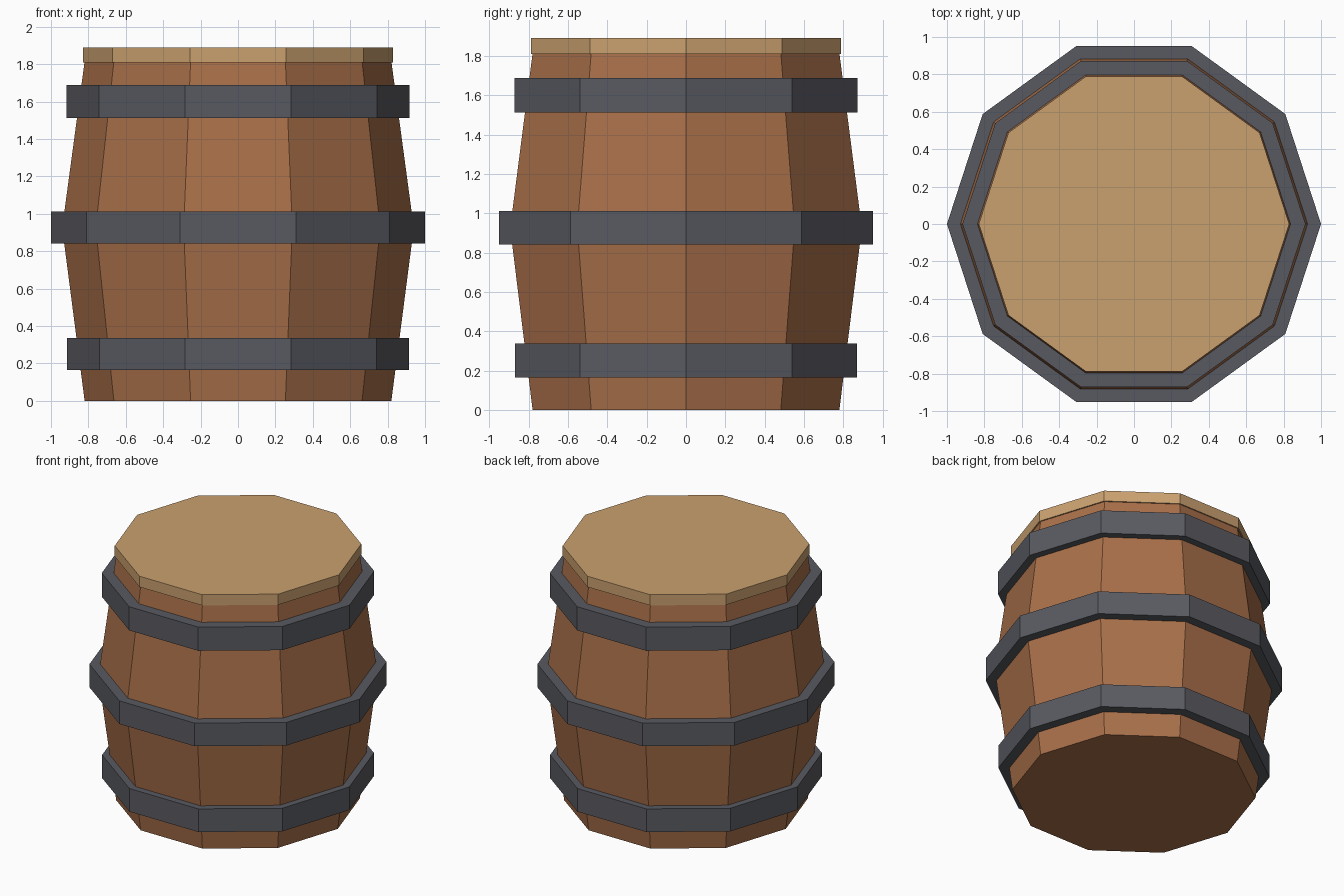
import bpy
from math import cos, sin, tau

SIDES = 10

cube = bpy.data.objects.get("Cube")
if cube:
    bpy.data.objects.remove(cube, do_unlink=True)


def make_material(name, rgb):
    def linear(c):
        c /= 255
        return c / 12.92 if c <= 0.04045 else ((c + 0.055) / 1.055) ** 2.4
    color = tuple(linear(c) for c in rgb) + (1.0,)
    mat = bpy.data.materials.new(name)
    mat.use_nodes = True
    mat.diffuse_color = color
    bsdf = mat.node_tree.nodes["Principled BSDF"]
    bsdf.inputs["Base Color"].default_value = color
    bsdf.inputs["Roughness"].default_value = 0.8
    return mat


def lathe(name, profile, mat, closed=False):
    """Spin (radius, z) points into a ten-sided solid; closed makes a ring, otherwise ends are capped."""
    verts = [(r * cos(tau * i / SIDES), r * sin(tau * i / SIDES), z)
             for r, z in profile for i in range(SIDES)]
    rows = len(profile)
    faces = []
    for j in range(rows if closed else rows - 1):
        a, b = j * SIDES, (j + 1) % rows * SIDES
        for i in range(SIDES):
            k = (i + 1) % SIDES
            faces.append((a + i, a + k, b + k, b + i))
    if not closed:
        faces.append(tuple(reversed(range(SIDES))))
        faces.append(tuple(range((rows - 1) * SIDES, rows * SIDES)))
    mesh = bpy.data.meshes.new(name)
    mesh.from_pydata(verts, [], faces)
    mesh.materials.append(mat)
    obj = bpy.data.objects.new(name, mesh)
    bpy.context.collection.objects.link(obj)
    return obj


wood = make_material("brown wood", (168, 111, 73))
pale_wood = make_material("pale wood", (202, 161, 111))
iron = make_material("dark iron", (89, 90, 97))

# Bulging staves and the lid on top
lathe("barrel_body", [(0.82, 0), (0.94, 0.925), (0.82, 1.815)], wood)
lathe("lid", [(0.83, 1.81), (0.83, 1.89)], pale_wood)

# Three flat-sided hoops
for name, radius, low, high in (("lower_hoop", 0.915, 0.165, 0.337),
                                ("middle_hoop", 1.0, 0.84, 1.012),
                                ("upper_hoop", 0.917, 1.512, 1.688)):
    inner = radius - 0.12
    lathe(name, [(inner, low), (radius, low), (radius, high), (inner, high)], iron, closed=True)
